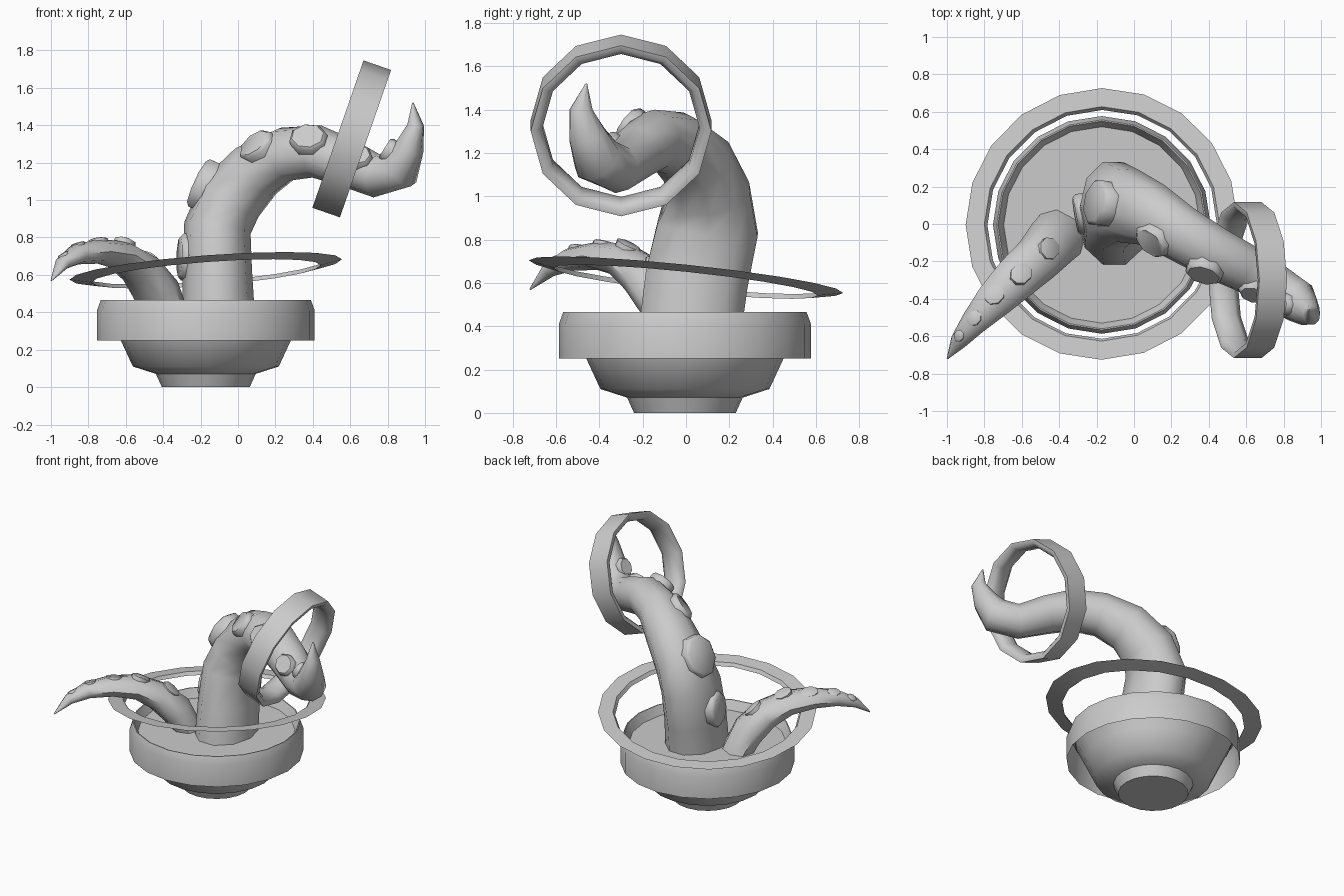
import bpy, bmesh, math
from mathutils import Vector, Matrix
from mathutils.bvhtree import BVHTree

if "Cube" in bpy.data.objects:
    bpy.data.objects.remove(bpy.data.objects["Cube"])

grey = bpy.data.materials.new("plain_grey")
grey.diffuse_color = (0.6, 0.6, 0.6, 1)
grey.use_nodes = True
grey.node_tree.nodes["Principled BSDF"].inputs["Base Color"].default_value = grey.diffuse_color


def finish(name, bm, angle=35):
    bmesh.ops.recalc_face_normals(bm, faces=bm.faces)
    me = bpy.data.meshes.new(name)
    bm.to_mesh(me)
    bm.free()
    me.materials.append(grey)
    ob = bpy.data.objects.new(name, me)
    bpy.context.collection.objects.link(ob)
    bpy.ops.object.select_all(action='DESELECT')
    ob.select_set(True)
    bpy.context.view_layer.objects.active = ob
    bpy.ops.object.shade_smooth_by_angle(angle=math.radians(angle))
    return ob


def bridge(bm, a, b):
    n = len(a)
    for i in range(n):
        bm.faces.new((a[i], a[(i + 1) % n], b[(i + 1) % n], b[i]))


def lathe(name, profile, sides, matrix, ends="both", angle=35, phase=0.0):
    """Spin a (radius, height) profile around z; ends: both, last, none or loop."""
    bm = bmesh.new()
    rings = []
    for r, z in profile:
        rings.append([bm.verts.new((r * math.cos(phase + math.tau * i / sides),
                                    r * math.sin(phase + math.tau * i / sides), z))
                      for i in range(sides)])
    for a, b in zip(rings, rings[1:]):
        bridge(bm, a, b)
    if ends == "loop":
        bridge(bm, rings[-1], rings[0])
    if ends == "both":
        bm.faces.new(rings[0])
    if ends in ("both", "last"):
        bm.faces.new(rings[-1])
    bm.transform(matrix)
    return finish(name, bm, angle)


def tentacle(name, path, start_u, sides):
    """Tapered tube; path rows are x, y, z, radius along u, radius along v."""
    pts = [Vector(p[:3]) for p in path]
    bm = bmesh.new()
    u, rings = Vector(start_u), []
    for i, p in enumerate(path):
        t = (pts[min(i + 1, len(pts) - 1)] - pts[max(i - 1, 0)]).normalized()
        if i == 0:
            t = Vector((0, 0, 1))
        u = (u - t * u.dot(t)).normalized()
        v = t.cross(u)
        rings.append([bm.verts.new(pts[i] + u * p[3] * math.cos(math.tau * k / sides)
                                   + v * p[4] * math.sin(math.tau * k / sides))
                      for k in range(sides)])
    for a, b in zip(rings, rings[1:]):
        bridge(bm, a, b)
    bm.faces.new(rings[-1])
    bmesh.ops.recalc_face_normals(bm, faces=bm.faces)
    tree = BVHTree.FromBMesh(bm)
    finish(name, bm, 60)
    return pts, tree


def suckers(name, body, height, spots):
    """Octagonal pads laid on the skin, facing away from the centre line."""
    pts, tree = body
    for n, (x, y, z, r) in enumerate(spots):
        c = Vector((x, y, z))
        best = None
        for a, b in zip(pts, pts[1:]):
            d = b - a
            f = max(0, min(1, (c - a).dot(d) / d.length_squared))
            off = c - (a + d * f)
            if best is None or off.length < best[0].length:
                best = (off, d.normalized())
        skin, face_normal = tree.find_nearest(c)[:2]
        normal = (best[0].normalized() + face_normal).normalized()
        along = (best[1] - normal * best[1].dot(normal)).normalized()
        rot = Matrix((along, normal.cross(along), normal)).transposed().to_4x4()
        lathe(f"{name}_{n + 1}", [(r, -0.4 * r), (r, height * 0.3), (r * 0.85, height)], 8,
              Matrix.Translation(skin) @ rot @ Matrix.Diagonal((1, 0.85, 1, 1)),
              ends="last", angle=50, phase=math.pi / 8)


# Bowl: narrow foot, flared body with a sunken floor, and an outer rim open below
bowl_at = Matrix.Translation((-0.172, -0.005, 0))
lathe("bowl_foot", [(0.235, 0), (0.268, 0.073)], 20, bowl_at)
lathe("bowl_body", [(0.265, 0.07), (0.39, 0.11), (0.455, 0.25), (0.555, 0.465)], 20,
      bowl_at, ends="none", angle=65)
lathe("bowl_rim", [(0.582, 0.25), (0.582, 0.41), (0.562, 0.465), (0.555, 0.465),
                   (0.53, 0.40)], 20, bowl_at, ends="last", angle=30)

# Thin tilted hoop hovering above the bowl
hoop_up = Vector((-0.076, 0.104, 1)).normalized()
lathe("flat_hoop", [(0.73, 0.004), (0.63, 0.004), (0.615, -0.02)], 20,
      Matrix.Translation((-0.172, 0, 0.625)) @ hoop_up.to_track_quat('Z', 'Y').to_matrix().to_4x4(),
      ends="loop")

# Wide band around the end of the large tentacle
band_axis = Vector((0.945, 0, -0.328)).normalized()
band_rot = Matrix((Vector((0, 1, 0)).cross(band_axis), Vector((0, 1, 0)), band_axis)).transposed()
lathe("tentacle_band", [(0.417, -0.078), (0.417, 0.078), (0.39, 0.078), (0.363, 0.04),
                        (0.363, -0.04), (0.39, -0.078)], 12,
      Matrix.Translation((0.608, -0.30, 1.327)) @ band_rot.to_4x4(), ends="loop", angle=60)

# Large curling tentacle
large = tentacle("large_tentacle", [
    (-0.105, 0.02, 0.39, 0.195, 0.25), (-0.11, 0.05, 0.62, 0.185, 0.25),
    (-0.11, 0.10, 0.85, 0.18, 0.245), (-0.04, 0.10, 1.01, 0.18, 0.205),
    (0.095, 0.05, 1.155, 0.165, 0.175), (0.25, -0.05, 1.245, 0.145, 0.155),
    (0.42, -0.15, 1.26, 0.14, 0.145), (0.58, -0.23, 1.20, 0.125, 0.135),
    (0.74, -0.32, 1.13, 0.115, 0.12), (0.87, -0.41, 1.17, 0.115, 0.12),
    (0.915, -0.455, 1.28, 0.08, 0.09), (0.95, -0.485, 1.40, 0.045, 0.055),
    (0.935, -0.46, 1.52, 0.004, 0.004)], (1, 0, 0), 10)
suckers("large_sucker", large, 0.025, [
    (-0.34, 0.04, 0.70, 0.13), (-0.18, 0.11, 1.08, 0.15), (0.10, -0.09, 1.29, 0.11),
    (0.375, -0.27, 1.34, 0.105), (0.64, -0.36, 1.23, 0.085), (0.83, -0.43, 1.24, 0.07)])

# Small drooping tentacle
small = tentacle("small_tentacle", [
    (-0.39, -0.05, 0.39, 0.15, 0.11), (-0.44, -0.10, 0.52, 0.145, 0.11),
    (-0.52, -0.19, 0.63, 0.13, 0.10), (-0.63, -0.29, 0.705, 0.12, 0.08),
    (-0.75, -0.41, 0.725, 0.10, 0.065), (-0.86, -0.53, 0.71, 0.07, 0.055),
    (-0.94, -0.63, 0.66, 0.045, 0.035), (-0.998, -0.72, 0.57, 0.004, 0.004)],
    (-0.7, 0.7, 0), 8)
suckers("small_sucker", small, 0.006, [
    (-0.45, -0.13, 0.68, 0.07), (-0.60, -0.26, 0.79, 0.065), (-0.75, -0.37, 0.81, 0.06),
    (-0.865, -0.50, 0.79, 0.045), (-0.945, -0.60, 0.72, 0.035)])
